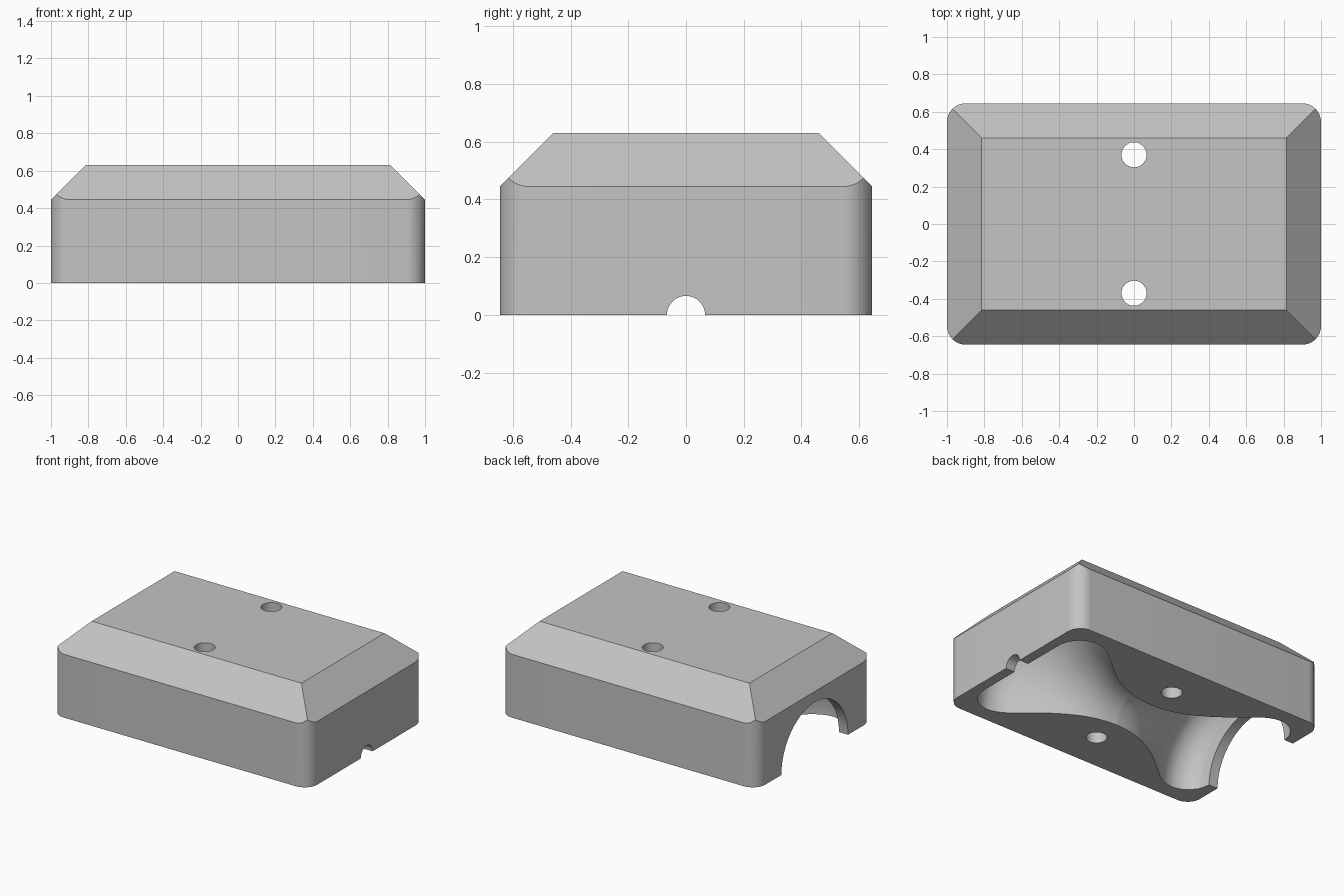
import bpy
import bmesh
import math
from mathutils import Matrix, Vector

cube = bpy.data.objects.get("Cube")
if cube:
    bpy.data.objects.remove(cube, do_unlink=True)

LENGTH, WIDTH, HEIGHT = 2.0, 1.29, 0.63
CHAMFER, CORNER = 0.185, 0.1
SEGMENTS = 96

grey = bpy.data.materials.new("plain grey")
grey.use_nodes = True
grey.diffuse_color = (0.55, 0.55, 0.55, 1)
grey.node_tree.nodes["Principled BSDF"].inputs["Base Color"].default_value = grey.diffuse_color


def to_object(bm, name):
    bmesh.ops.recalc_face_normals(bm, faces=bm.faces)
    mesh = bpy.data.meshes.new(name)
    bm.to_mesh(mesh)
    bm.free()
    mesh.materials.append(grey)
    obj = bpy.data.objects.new(name, mesh)
    bpy.context.collection.objects.link(obj)
    return obj


def rod(name, start, end, radius):
    """Cylinder between two points."""
    start, end = Vector(start), Vector(end)
    axis = end - start
    place = Matrix.Translation((start + end) / 2) @ axis.to_track_quat('Z', 'Y').to_matrix().to_4x4()
    bm = bmesh.new()
    bmesh.ops.create_cone(bm, cap_ends=True, segments=SEGMENTS // 2, radius1=radius,
                          radius2=radius, depth=axis.length, matrix=place)
    return to_object(bm, name)


def combine(target, tool, operation):
    """Apply a boolean and discard the tool."""
    mod = target.modifiers.new(operation, 'BOOLEAN')
    mod.operation, mod.object, mod.solver = operation, tool, 'EXACT'
    bpy.context.view_layer.objects.active = target
    bpy.ops.object.modifier_apply(modifier=mod.name)
    bpy.data.objects.remove(tool, do_unlink=True)


def smooth_path(points, steps=5):
    """Catmull-Rom curve through the points."""
    pts = [Vector(p) for p in points]
    pts = [pts[0]] + pts + [pts[-1]]
    path = []
    for a, b, c, d in zip(pts, pts[1:], pts[2:], pts[3:]):
        for i in range(steps):
            t = i / steps
            path.append(b + (c - a) * t / 2 + (a - 2.5 * b + 2 * c - d / 2) * t * t
                        + (1.5 * (b - c) + (d - a) / 2) * t ** 3)
    return path + [pts[-1]]


# Block with rounded upright corners
bm = bmesh.new()
bmesh.ops.create_cube(bm, size=1, matrix=Matrix.Translation((0, 0, HEIGHT / 2))
                      @ Matrix.Diagonal((LENGTH, WIDTH, HEIGHT, 1)))
upright = [e for e in bm.edges if abs(e.verts[0].co.z - e.verts[1].co.z) > 0.1]
bmesh.ops.bevel(bm, geom=upright, offset=CORNER, segments=12, profile=0.5, affect='EDGES')
block = to_object(bm, "block")

# Mitred slopes round the top
bm = bmesh.new()
bmesh.ops.create_cube(bm, size=2)
for v in bm.verts:
    z = -0.1 if v.co.z < 0 else HEIGHT + 0.1
    inset = z - (HEIGHT - CHAMFER)
    v.co = (v.co.x * (LENGTH / 2 - inset), v.co.y * (WIDTH / 2 - inset), z)
combine(block, to_object(bm, "slopes"), 'INTERSECT')

# Hourglass cavity turned about the long axis
half = smooth_path([(0, 0.165), (0.1, 0.175), (0.2, 0.2), (0.3, 0.245), (0.42, 0.32),
                    (0.55, 0.425), (0.66, 0.51), (0.76, 0.54), (0.85, 0.515),
                    (0.91, 0.45), (0.93, 0.38)])
profile = [Vector((-p.x, p.y)) for p in reversed(half[1:])] + half
bm = bmesh.new()
rings = []
for p in profile:
    angles = [(i + 0.5) * math.tau / SEGMENTS for i in range(SEGMENTS)]
    rings.append([bm.verts.new((p.x, p.y * math.cos(a), p.y * math.sin(a))) for a in angles])
for r, s in zip(rings, rings[1:]):
    for i in range(SEGMENTS):
        j = (i + 1) % SEGMENTS
        bm.faces.new((r[i], r[j], s[j], s[i]))
bm.faces.new(rings[0])
bm.faces.new(rings[-1])
combine(block, to_object(bm, "cavity"), 'DIFFERENCE')

# Wide mouth at one end, cable notch at the other, two screw holes
combine(block, rod("mouth", (-1.1, 0, 0), (-0.85, 0, 0), 0.37), 'DIFFERENCE')
combine(block, rod("notch", (0.85, 0, 0), (1.1, 0, 0), 0.066), 'DIFFERENCE')
for side in (-1, 1):
    combine(block, rod("screw_hole", (0, side * 0.37, -0.1), (0, side * 0.37, 0.8), 0.067), 'DIFFERENCE')

# Smooth curves, crisp edges
block.name = "hollow_cover"
bpy.ops.object.select_all(action='DESELECT')
block.select_set(True)
bpy.context.view_layer.objects.active = block
bpy.ops.object.shade_smooth_by_angle(angle=math.radians(25))
